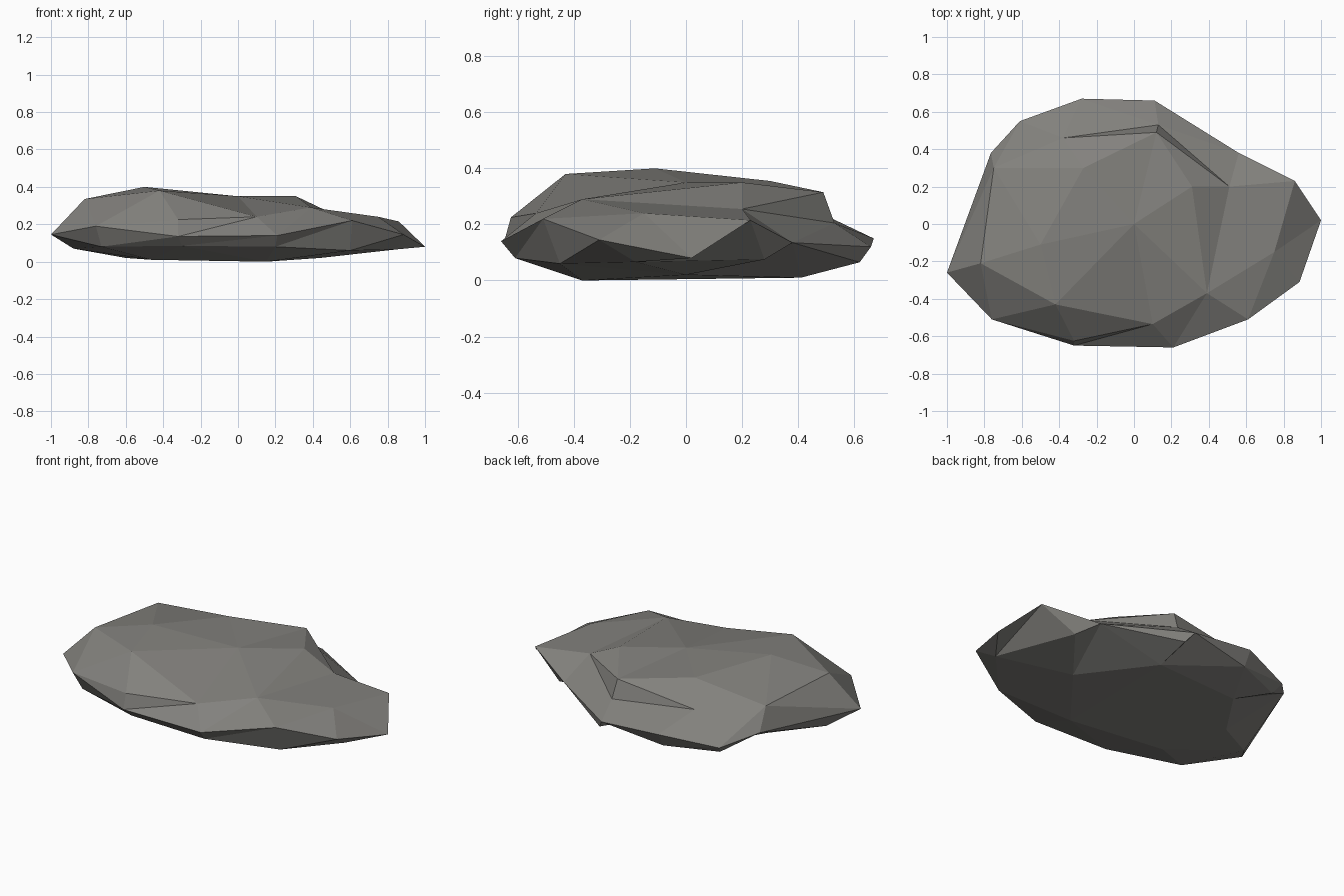
import bpy, bmesh
from mathutils import Vector
from mathutils.geometry import delaunay_2d_cdt

if "Cube" in bpy.data.objects:
    bpy.data.objects.remove(bpy.data.objects["Cube"])

# Widest outline of the rock, counter-clockwise
outline = [(-1, -.26, .145), (-.76, -.51, .19), (-.32, -.65, .135), (.21, -.66, .14),
           (.61, -.51, .22), (.885, -.31, .145), (1, .02, .08), (.86, .23, .215),
           (.56, .38, .135), (.11, .66, .12), (-.28, .67, .15), (-.61, .55, .11),
           (-.765, .38, .18)]
# Upper facet corners: rim, chipped back ledge, crown
upper = [(-.82, -.21, .335), (-.42, -.43, .38), (-.32, -.625, .225), (.10, -.535, .24),
         (.39, -.37, .29), (.75, -.15, .24), (.51, .20, .255), (.13, .53, .205),
         (-.38, .46, .25), (.12, .49, .315), (-.75, .30, .31), (-.5, -.11, .40),
         (0, 0, .35), (.31, .20, .35), (-.27, .30, .355)]
upper_creases = [(0, 1), (1, 3), (6, 9), (9, 8), (6, 7), (7, 8), (7, 9), (0, 10),
                 (3, 12), (4, 13), (11, 14), (1, 2)]
# Underside corners: bevelled belt and resting face
lower = [(-.88, -.10, .07), (-.73, -.46, .08), (-.3, -.6, .085), (.2, -.61, .08),
         (.6, -.45, .06), (.85, -.18, .066), (.66, .28, .075), (.15, .62, .065),
         (-.28, .62, .065), (-.58, .50, .06), (-.46, -.3, .01), (.15, -.37, 0),
         (.44, 0, .02), (.15, .41, .01), (-.4, .38, .01), (-.6, .08, .02)]

bm = bmesh.new()
ring = [bm.verts.new(p) for p in outline]


def skin(points, creases, flip):
    """Facet one side of the rock inside the shared outline."""
    verts = ring + [bm.verts.new(p) for p in points]
    n = len(ring)
    edges = [(i, (i + 1) % n) for i in range(n)]
    edges += [(a + n, b + n) for a, b in creases]
    flat = [Vector(v.co[:2]) for v in verts]
    _, _, faces, origins, _, _ = delaunay_2d_cdt(flat, edges, [], 1, 1e-5)
    for f in faces:
        loop = [verts[origins[i][0]] for i in f]
        bm.faces.new(loop[::-1] if flip else loop)


skin(upper, upper_creases, False)
skin(lower, [], True)
bmesh.ops.recalc_face_normals(bm, faces=bm.faces[:])

mesh = bpy.data.meshes.new("rock")
bm.to_mesh(mesh)
bm.free()
stone = bpy.data.materials.new("warm grey stone")
stone.diffuse_color = (.225, .22, .205, 1)
stone.use_nodes = True
stone.node_tree.nodes["Principled BSDF"].inputs["Base Color"].default_value = stone.diffuse_color
mesh.materials.append(stone)
bpy.context.collection.objects.link(bpy.data.objects.new("rock", mesh))
